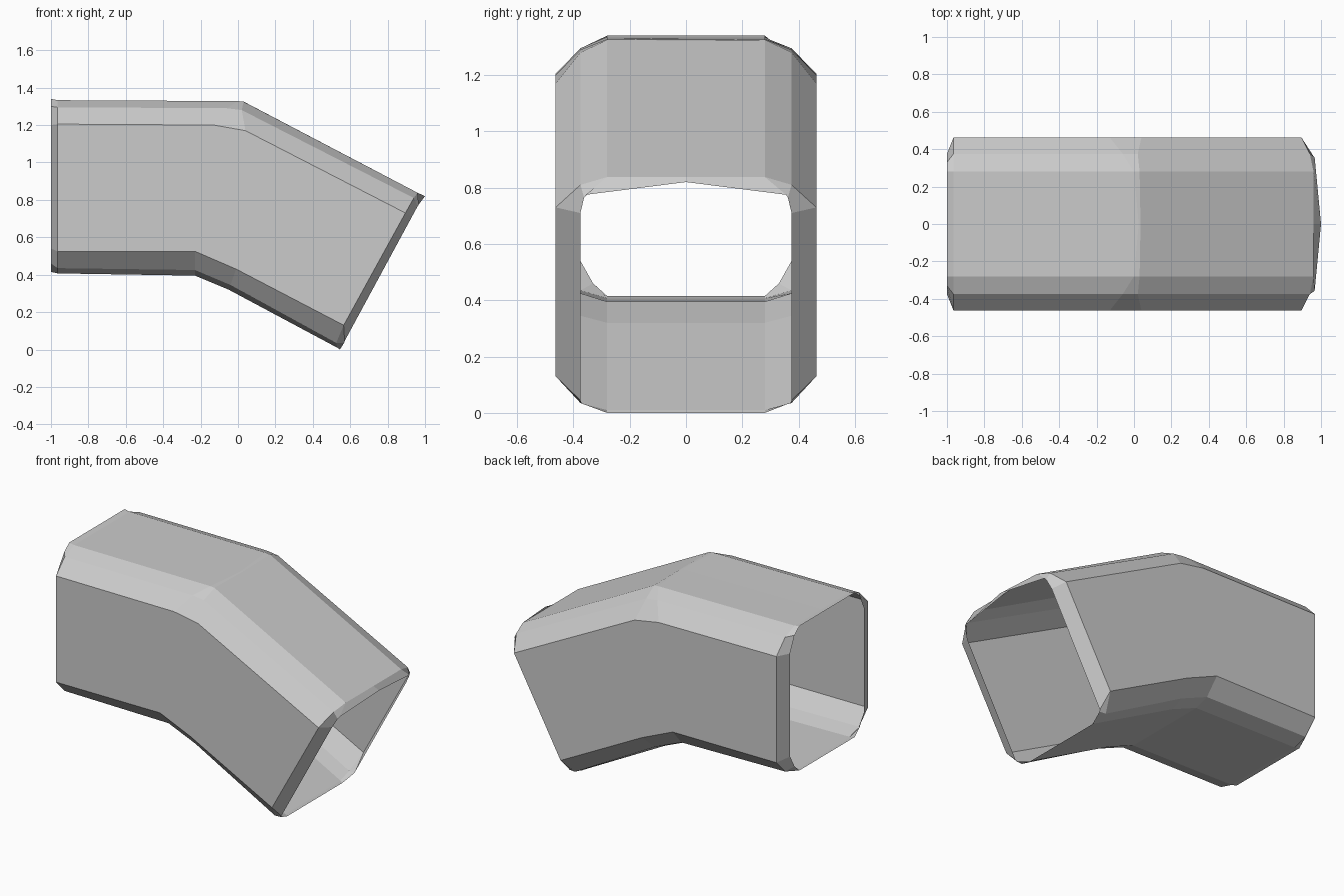
import bpy, bmesh

if "Cube" in bpy.data.objects:
    bpy.data.objects.remove(bpy.data.objects["Cube"])

# Half section widths (y), from the top face round the side to the bottom face
BODY_Y = (0.28, 0.375, 0.463, 0.463, 0.375, 0.28)

# Stations along the bend: (half widths, x/z of each section corner, top centre x/z)
stations = [
    # left lip
    ((0.28, 0.33, 0.375, 0.375, 0.33, 0.28),
     [(-1, 1.34), (-1, 1.30), (-1, 1.20), (-1, 0.54), (-1, 0.46), (-1, 0.415)], None),
    # left end of body
    (BODY_Y, [(-.965, 1.333), (-.965, 1.295), (-.965, 1.205),
              (-.965, .525), (-.965, .435), (-.965, .407)], None),
    # start of bend
    (BODY_Y, [(0, 1.328), (-.06, 1.29), (-.13, 1.20),
              (-.23, .525), (-.23, .425), (-.23, .395)], (0.025, 1.326)),
    # end of bend
    (BODY_Y, [(.03, 1.325), (.02, 1.28), (.04, 1.17),
              (-.01, .43), (-.04, .345), (-.05, .32)], (0.035, 1.323)),
    # right end of body
    (BODY_Y, [(.96, .838), (.94, .81), (.895, .73),
              (.565, .13), (.525, .035), (.53, .01)], None),
    # right lip, with a shallow peak in the top edge
    ((0.355, 0.362, 0.375, 0.375, 0.37, 0.28),
     [(.966, .775), (.96, .765), (.93, .71), (.57, .045), (.567, .035), (.545, 0)],
     (1.0, .82)),
]

bm = bmesh.new()


def add_ring(ys, pts, top):
    """Closed ring of vertices: one half plus its mirror image."""
    right = [(x, -y, z) for y, (x, z) in zip(ys, pts)]
    left = [(x, -y, z) for x, y, z in reversed(right)]
    tx, tz = top or pts[0]
    return [bm.verts.new(c) for c in [(tx, 0, tz)] + right + left]


# Skin the open tube between neighbouring rings
rings = [add_ring(*s) for s in stations]
n = len(rings[0])
for a, b in zip(rings, rings[1:]):
    for i in range(n):
        j = (i + 1) % n
        bm.faces.new((a[i], a[j], b[j], b[i]))
bmesh.ops.recalc_face_normals(bm, faces=bm.faces)

mesh = bpy.data.meshes.new("bent_duct")
bm.to_mesh(mesh)
bm.free()
duct = bpy.data.objects.new("bent_duct", mesh)
bpy.context.collection.objects.link(duct)
